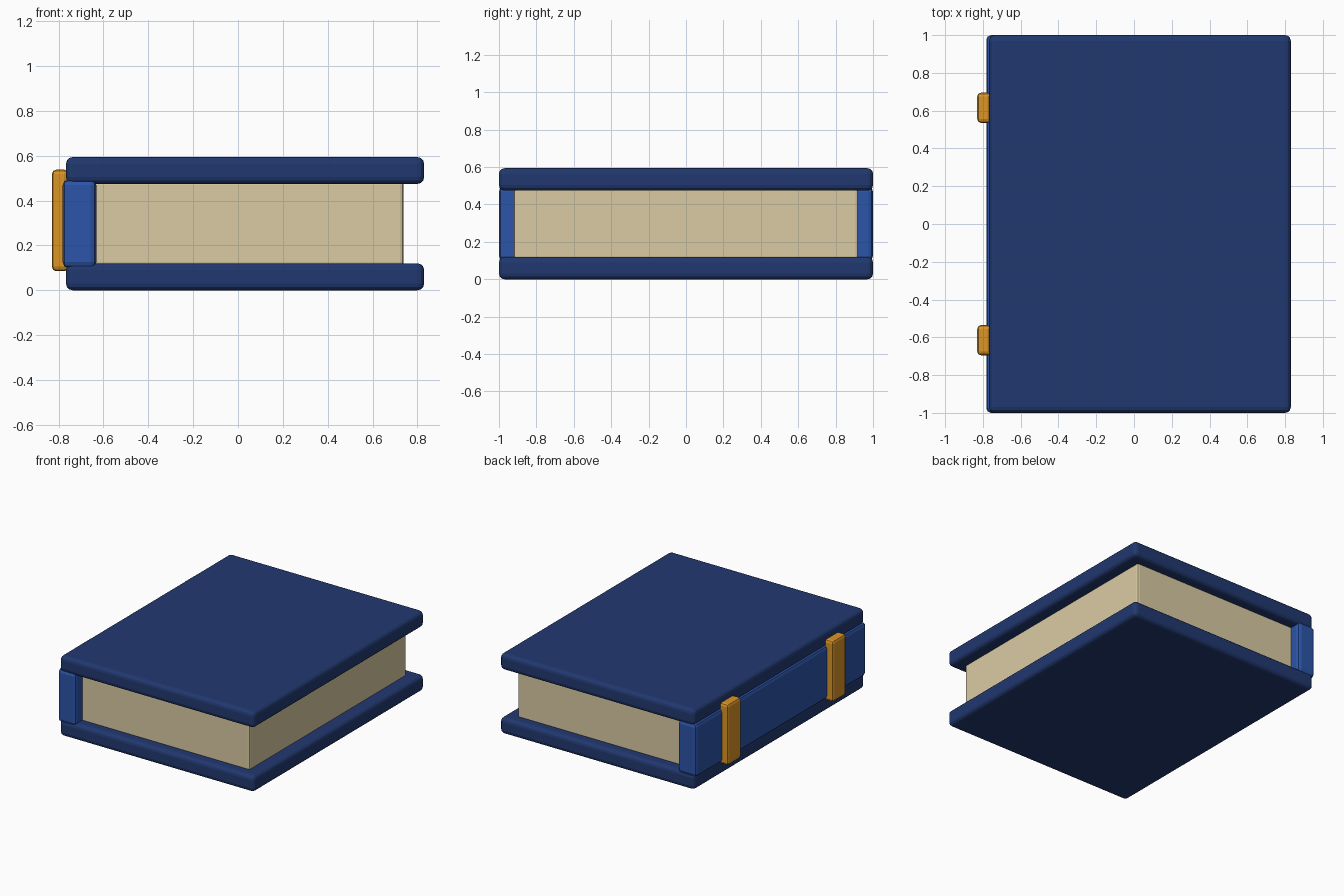
import bpy

if "Cube" in bpy.data.objects:
    bpy.data.objects.remove(bpy.data.objects["Cube"])


def material(name, rgb):
    m = bpy.data.materials.new(name)
    m.diffuse_color = (*rgb, 1)
    m.use_nodes = True
    m.node_tree.nodes["Principled BSDF"].inputs["Base Color"].default_value = m.diffuse_color
    return m


def box(name, x, y, z, bevel, mat, segments=2):
    """Rounded box given by its (min, max) range on each axis."""
    ranges = (x, y, z)
    bpy.ops.mesh.primitive_cube_add(size=1, location=[(a + b) / 2 for a, b in ranges])
    ob = bpy.context.object
    ob.name = name
    ob.scale = [b - a for a, b in ranges]
    bpy.ops.object.transform_apply(location=False, rotation=False, scale=True)
    mod = ob.modifiers.new("rounded_edges", "BEVEL")
    mod.width = bevel
    mod.segments = segments
    ob.data.materials.append(mat)
    bpy.ops.object.select_all(action="DESELECT")
    ob.select_set(True)
    bpy.ops.object.shade_flat()
    return ob


navy = material("cover_navy", (0.015, 0.04, 0.16))
blue = material("spine_blue", (0.025, 0.09, 0.4))
cream = material("page_cream", (0.7, 0.6, 0.37))
gold = material("band_gold", (0.7, 0.3, 0.02))

# Covers
for name, z0 in (("bottom_cover", 0.0), ("top_cover", 0.474)):
    box(name, (-0.767, 0.83), (-1, 1), (z0, z0 + 0.12), 0.03, navy, 3)

# Page block
box("pages", (-0.70, 0.738), (-0.92, 0.92), (0.108, 0.486), 0.015, cream)

# Spine
box("spine", (-0.782, -0.632), (-1, 1), (0.10, 0.494), 0.025, blue)

# Raised bands on the spine
for name, y in (("front_band", -0.615), ("back_band", 0.615)):
    box(name, (-0.83, -0.755), (y - 0.08, y + 0.08), (0.085, 0.538), 0.02, gold)
